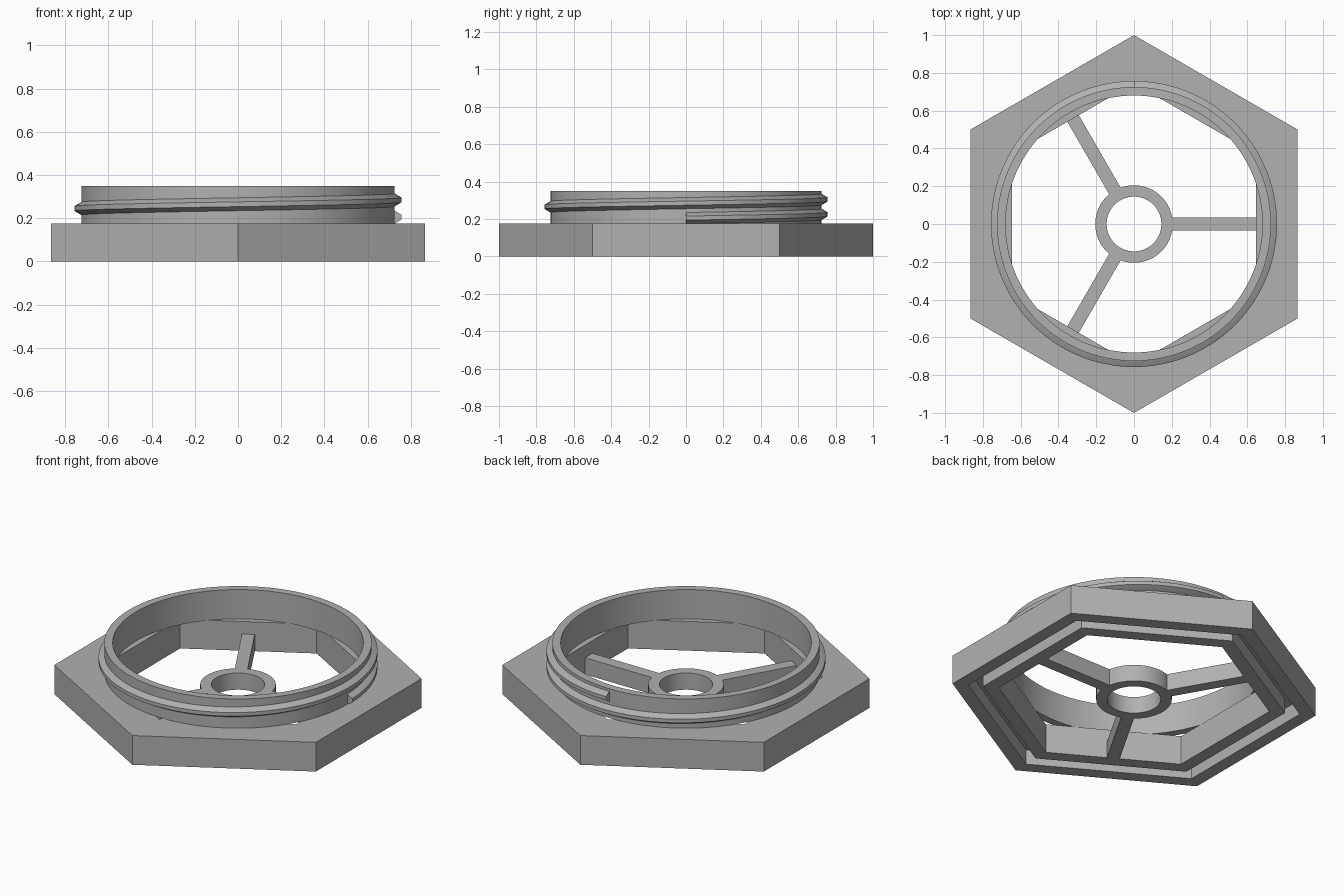
import bpy, bmesh, math
from mathutils import Matrix

cube = bpy.data.objects.get("Cube")
if cube:
    bpy.data.objects.remove(cube, do_unlink=True)

grey = bpy.data.materials.new("plain_grey")
grey.use_nodes = True
color = (0.44, 0.44, 0.44, 1)
grey.diffuse_color = color
grey.node_tree.nodes["Principled BSDF"].inputs["Base Color"].default_value = color


def finish(name, bm, smooth=False):
    bmesh.ops.recalc_face_normals(bm, faces=bm.faces)
    mesh = bpy.data.meshes.new(name)
    bm.to_mesh(mesh)
    bm.free()
    mesh.materials.append(grey)
    obj = bpy.data.objects.new(name, mesh)
    bpy.context.collection.objects.link(obj)
    if smooth:
        bpy.ops.object.select_all(action='DESELECT')
        obj.select_set(True)
        bpy.context.view_layer.objects.active = obj
        bpy.ops.object.shade_smooth_by_angle(angle=math.radians(25))
    return obj


def sweep(name, profile, steps, start=0, turns=1, pitch=0, smooth=True):
    """Turn a closed (radius, z) profile about z; a pitch makes an open helix."""
    bm = bmesh.new()
    closed = pitch == 0
    rings = []
    for i in range(steps if closed else steps + 1):
        t = turns * i / steps
        a = start + math.tau * t
        rings.append([bm.verts.new((r * math.cos(a), r * math.sin(a), z + pitch * t))
                      for r, z in profile])
    n = len(profile)
    for i in range(steps):
        a, b = rings[i], rings[(i + 1) % len(rings)]
        for j in range(n):
            k = (j + 1) % n
            bm.faces.new((a[j], b[j], b[k], a[k]))
    if not closed:
        bm.faces.new(rings[0])
        bm.faces.new(rings[-1])
    return finish(name, bm, smooth)


# Hexagonal flange with a seal groove underneath, sized by half its width over flats
BASE_H = 0.175
GROOVE = 0.09
flats = [(0.645, 0), (0.72, 0), (0.72, GROOVE), (0.79, GROOVE), (0.79, 0),
         (0.866, 0), (0.866, BASE_H), (0.645, BASE_H)]
hexagon = [(w / math.cos(math.pi / 6), z) for w, z in flats]
sweep("hex_flange", hexagon, 6, start=math.pi / 6, smooth=False)

# Round collar standing on the flange
sweep("collar", [(0.68, BASE_H), (0.725, BASE_H), (0.725, 0.35), (0.68, 0.35)], 120)

# Screw thread winding one and a quarter turns up the collar
mid = 0.205
sweep("thread", [(0.715, mid - 0.033), (0.725, mid - 0.03), (0.757, mid - 0.011),
                 (0.757, mid + 0.011), (0.725, mid + 0.03), (0.715, mid + 0.033)],
      150, turns=1.25, pitch=0.08)

# Central hub
HUB_H = 0.1
sweep("hub", [(0.145, 0), (0.205, 0), (0.205, HUB_H), (0.145, HUB_H)], 72)

# Three spokes from hub to flange
inner, outer, width = 0.19, 0.65, 0.07
for i in range(3):
    bm = bmesh.new()
    place = (Matrix.Rotation(i * math.tau / 3, 4, 'Z')
             @ Matrix.Translation(((inner + outer) / 2, 0, HUB_H / 2))
             @ Matrix.Diagonal((outer - inner, width, HUB_H, 1)))
    bmesh.ops.create_cube(bm, size=1, matrix=place)
    finish(f"spoke_{i + 1}", bm)
